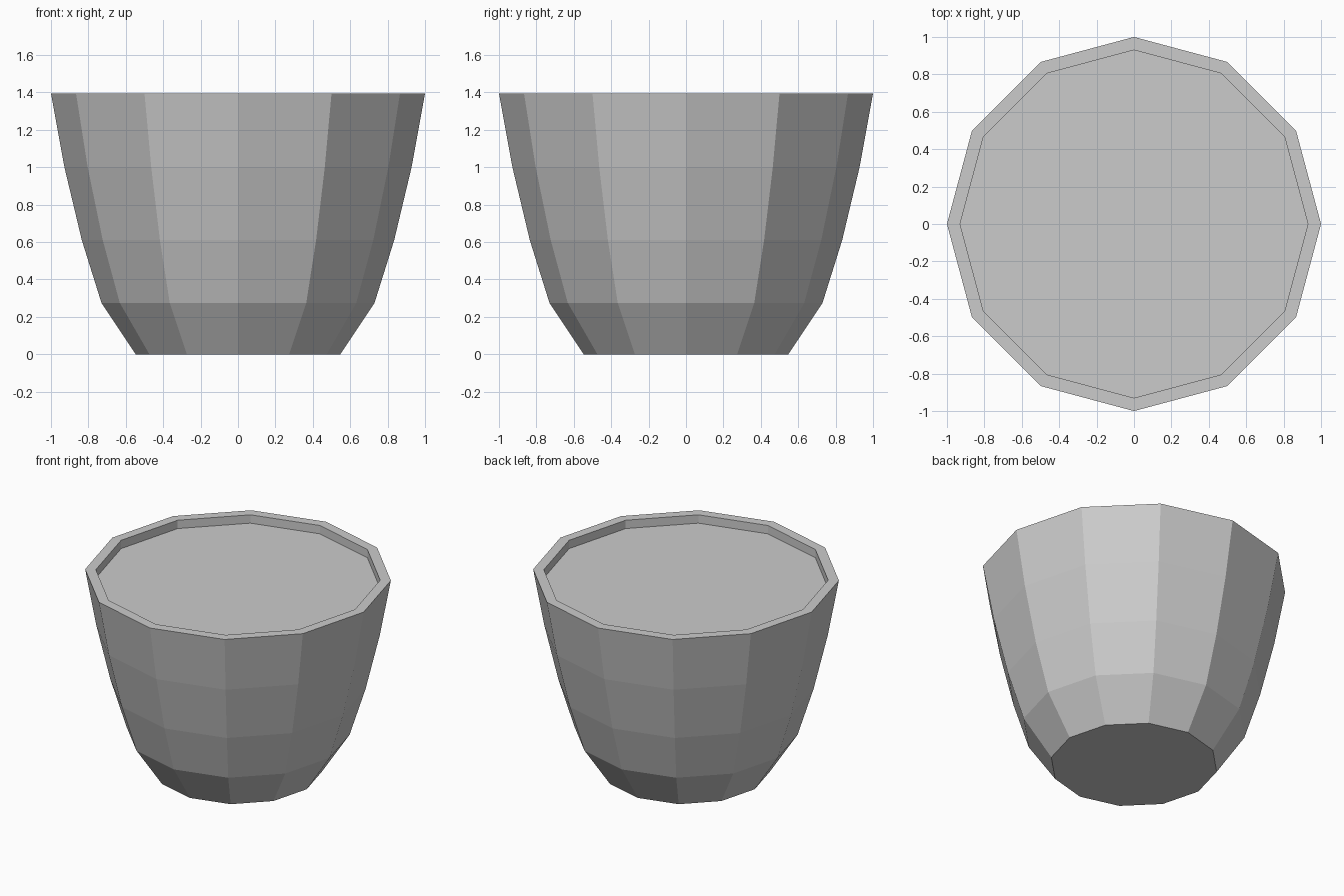
import bpy, bmesh
from math import cos, sin, pi

if "Cube" in bpy.data.objects:
    bpy.data.objects.remove(bpy.data.objects["Cube"])

SIDES = 12


def lathe(name, profile, cap_start=False, cap_end=False):
    """Revolve (radius, z) points into flat-faced rings, optionally capped."""
    bm = bmesh.new()
    rings = [[bm.verts.new((r * cos(2 * pi * i / SIDES), r * sin(2 * pi * i / SIDES), z))
              for i in range(SIDES)] for r, z in profile]
    for a, b in zip(rings, rings[1:]):
        for i in range(SIDES):
            j = (i + 1) % SIDES
            bm.faces.new((a[i], a[j], b[j], b[i]))
    if cap_start:
        bm.faces.new(rings[0][::-1])
    if cap_end:
        bm.faces.new(rings[-1])
    mesh = bpy.data.meshes.new(name)
    bm.to_mesh(mesh)
    bm.free()
    obj = bpy.data.objects.new(name, mesh)
    bpy.context.collection.objects.link(obj)
    return obj


# Pot: base, bulging wall, flat rim and short inner lip
lathe("pot", [(0.547, 0), (0.73, 0.275), (0.835, 0.61), (0.928, 1.0),
              (1.0, 1.395), (0.93, 1.395), (0.93, 1.335)], cap_start=True)

# Flat fill just below the rim
lathe("soil", [(0.93, 1.335)], cap_end=True)
